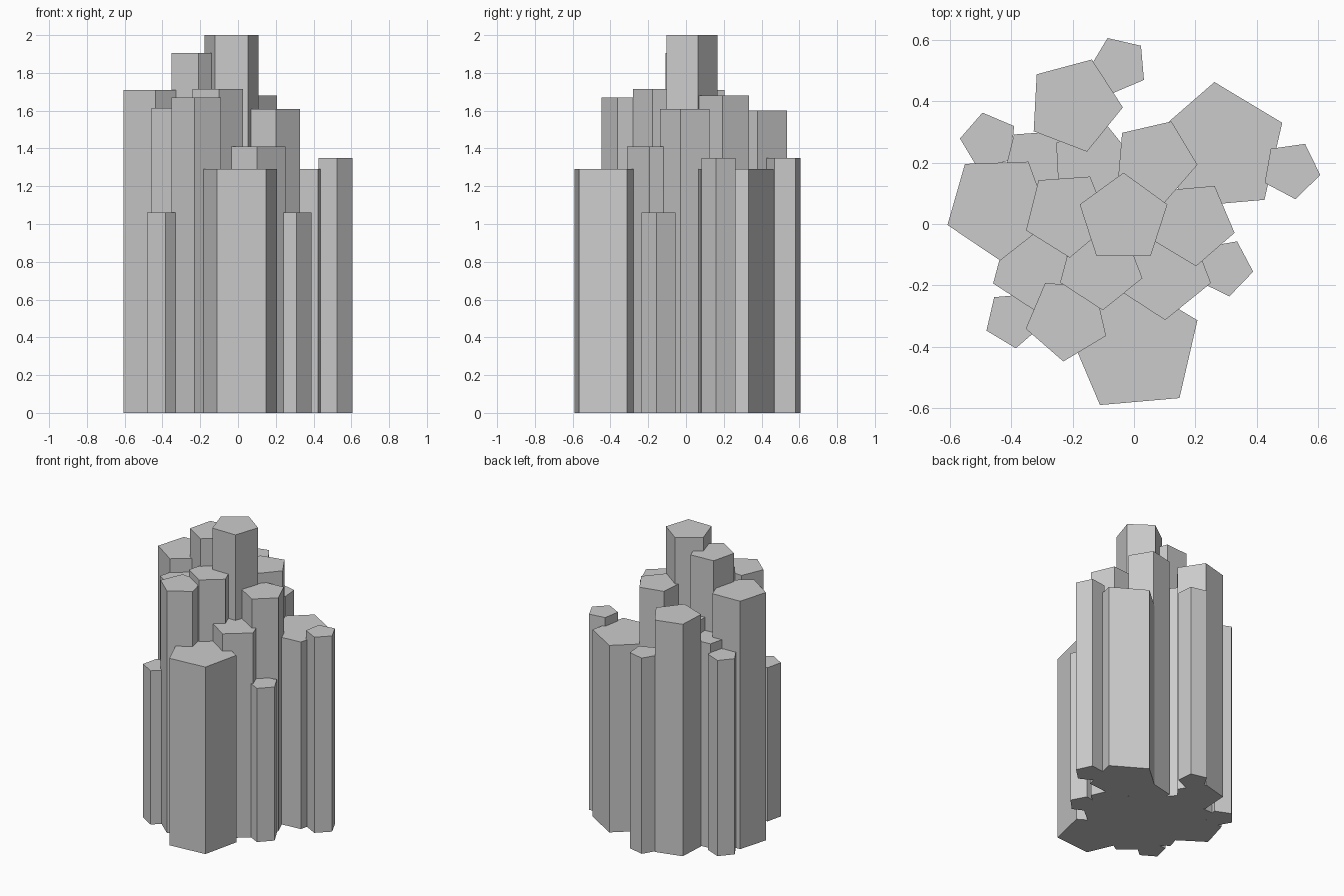
import bpy
import bmesh
import math
from mathutils import Matrix

default_cube = bpy.data.objects.get("Cube")
if default_cube:
    bpy.data.objects.remove(default_cube, do_unlink=True)

# One plain stone colour for the whole cluster
STONE = (0.6, 0.6, 0.6, 1.0)
stone = bpy.data.materials.new("grey_stone")
stone.use_nodes = True
stone.diffuse_color = STONE
stone.node_tree.nodes["Principled BSDF"].inputs["Base Color"].default_value = STONE


def column(name, x, y, radius, turn, height):
    """Five-sided upright column on the ground, one corner pointing at turn degrees."""
    bm = bmesh.new()
    bmesh.ops.create_cone(bm, cap_ends=True, segments=5,
                          radius1=radius, radius2=radius, depth=height)
    # Bring the first corner to the wanted direction
    first = max(bm.verts, key=lambda v: (round(v.co.x, 4), v.co.z)).co
    spin = math.radians(turn) - math.atan2(first.y, first.x)
    place = Matrix.Translation((x, y, height / 2)) @ Matrix.Rotation(spin, 4, "Z")
    bmesh.ops.transform(bm, matrix=place, verts=bm.verts)
    mesh = bpy.data.meshes.new(name)
    bm.to_mesh(mesh)
    bm.free()
    mesh.materials.append(stone)
    obj = bpy.data.objects.new(name, mesh)
    bpy.context.collection.objects.link(obj)
    return obj


# Tall columns at the core
column("centre_column", -.034, .017, .15, 90, 2)
column("core_column_right", -.219, .033, .143, 58, 1.905)
column("core_column_front", -.109, -.14, .141, -15, 1.715)
column("core_column_back", .067, .205, .14, -5, 1.68)
column("core_column_left", .19, .003, .141, -13, 1.61)
column("core_column_inner_back", -.13, .184, .147, 3, 1.5)

# Middle ring
column("ring_column_right", -.442, .057, .176, 56, 1.71)
column("ring_column_front_right", -.218, -.31, .138, -23, 1.67)
column("ring_column_right_front", -.327, -.143, .141, -15, 1.615)
column("ring_column_back", -.194, .388, .158, -3, 1.6)
column("ring_column_front_left", .093, -.15, .163, -15, 1.41)
column("ring_column_back_right", -.288, .169, .16, 58, 1.41)

# Broad low columns
column("broad_column_back_left", .281, .244, .219, 23, 1.29)
column("broad_column_front", .003, -.4, .221, 23, 1.29)

# Slim columns around the rim
column("slim_column_left", .512, .176, .096, -10, 1.35)
column("slim_column_back", -.049, .518, .095, 41, 1.35)
column("slim_column_back_right", -.472, .27, .095, 31, 1.35)
column("slim_column_front_left", .294, -.142, .095, -8, 1.06)
column("slim_column_front_right", -.393, -.31, .095, 59, 1.06)
